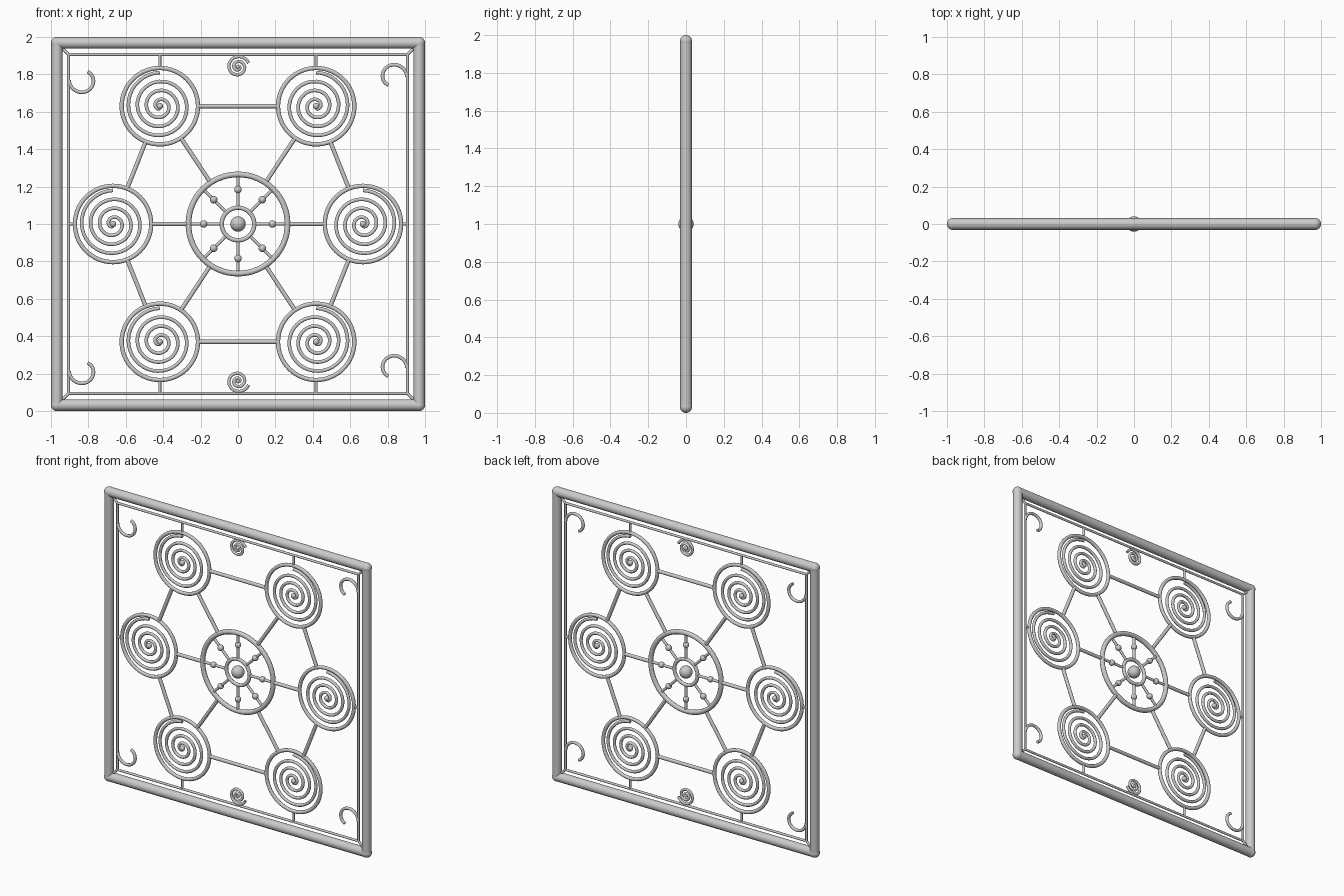
import bpy
from math import pi, sin, cos, radians
from mathutils import Vector

if "Cube" in bpy.data.objects:
    bpy.data.objects.remove(bpy.data.objects["Cube"])

CZ = 1.0  # height of the panel centre


def P(x, z):
    return Vector((x, 0, CZ + z))


def tube(name, pts, r, cyclic=False, smooth=True, bevel=3):
    """Round wire swept along points, converted to a mesh."""
    cu = bpy.data.curves.new(name, 'CURVE')
    cu.dimensions = '3D'
    cu.bevel_depth = r
    cu.bevel_resolution = bevel
    cu.use_fill_caps = True
    sp = cu.splines.new('POLY')
    sp.points.add(len(pts) - 1)
    for p, q in zip(sp.points, pts):
        p.co = (*q, 1)
    sp.use_cyclic_u = cyclic
    ob = bpy.data.objects.new(name, cu)
    bpy.context.collection.objects.link(ob)
    bpy.ops.object.select_all(action='DESELECT')
    ob.select_set(True)
    bpy.context.view_layer.objects.active = ob
    bpy.ops.object.convert(target='MESH')
    ob = bpy.context.object
    ob.name = name
    bpy.ops.object.shade_smooth_by_angle(angle=radians(50))
    return ob


def ring(name, x, z, R, r):
    n = 64
    return tube(name, [P(x + R * cos(2 * pi * i / n), z + R * sin(2 * pi * i / n))
                       for i in range(n)], r, True)


def spiral(name, x, z, r0, r1, a0, a1, r):
    """Wire whose radius goes from r0 to r1 while the angle goes from a0 to a1."""
    n = max(12, int(abs(a1 - a0) / 0.17))
    pts = []
    for i in range(n + 1):
        t = i / n
        R, a = r0 + (r1 - r0) * t, a0 + (a1 - a0) * t
        pts.append(P(x + R * cos(a), z + R * sin(a)))
    return tube(name, pts, r)


def ball(name, x, z, r):
    bpy.ops.mesh.primitive_uv_sphere_add(segments=24, ring_count=16, radius=r, location=P(x, z))
    bpy.context.object.name = name
    bpy.ops.object.shade_smooth()


def link(name, a, b, ra, rb, r):
    """Bar between two circles, running from rim to rim."""
    a, b = P(*a), P(*b)
    d = (b - a).normalized()
    tube(name, [a + d * ra, b - d * rb], r)


# Outer frame, inner frame and corner mitre wires
F, I = 0.968, 0.906
corners = [(-1, -1), (1, -1), (1, 1), (-1, 1)]
for i, c in enumerate(corners):
    d = corners[(i + 1) % 4]
    tube("outer_frame_bar", [P(c[0] * F, c[1] * F), P(d[0] * F, d[1] * F)], 0.031, bevel=6)
    tube("inner_frame_bar", [P(c[0] * I, c[1] * I), P(d[0] * I, d[1] * I)], 0.008)
    tube("corner_tie", [P(c[0] * F, c[1] * F), P(c[0] * I, c[1] * I)], 0.008)
    ball("frame_corner", c[0] * F, c[1] * F, 0.032)
    ball("inner_corner", c[0] * I, c[1] * I, 0.008)

# Central wheel
HUB = 0.265
ring("wheel_rim", 0, 0, HUB, 0.016)
ring("wheel_inner_ring", 0, 0, 0.087, 0.012)
ball("wheel_boss", 0, 0, 0.041)
for i in range(8):
    a = i * pi / 4
    c, s = cos(a), sin(a)
    tube("wheel_spoke", [P(0.09 * c, 0.09 * s), P(HUB * c, HUB * s)], 0.009)
    ball("spoke_bead", 0.184 * c, 0.184 * s, 0.02)

# Six rosettes with scroll filling
R = 0.204
centres = [(0.668, 0), (0.418, 0.63), (-0.418, 0.63),
           (-0.668, 0), (-0.418, -0.63), (0.418, -0.63)]
for i, (x, z) in enumerate(centres):
    side = 1 if x > 0 else -1
    ring("rosette_ring", x, z, R, 0.012)
    turns = 3.5 * 2 * pi
    spiral("rosette_scroll", x, z, 0.012, 0.18, pi / 2 - side * turns, pi / 2, 0.01)
    ball("rosette_bead", x, z, 0.017)
    link("rosette_link", (x, z), centres[(i + 1) % 6], R, R, 0.012)
    link("wheel_link", (0, 0), (x, z), HUB, R, 0.012)
    # short stub to the inner frame
    if z:
        s = 1 if z > 0 else -1
        tube("frame_stub", [P(x, z + s * R), P(x, s * I)], 0.008)
    else:
        tube("frame_stub", [P(x + side * R, z), P(side * I, z)], 0.008)

# Corner curls: right side is the left side turned half round
for k in (1, -1):
    rot = 0 if k == 1 else pi
    for z in (0.77, -0.786):
        spiral("corner_curl", -0.829 * k, z * k, 0.075, 0.05,
               pi + rot, pi + radians(240) + rot, 0.01)

# Small scrolls at top and bottom middle
for s in (1, -1):
    spiral("small_scroll", 0, s * 0.84, 0.008, 0.06,
           s * radians(20 + 720), s * radians(20), 0.009)
    ball("small_scroll_bead", 0, s * 0.84, 0.012)
